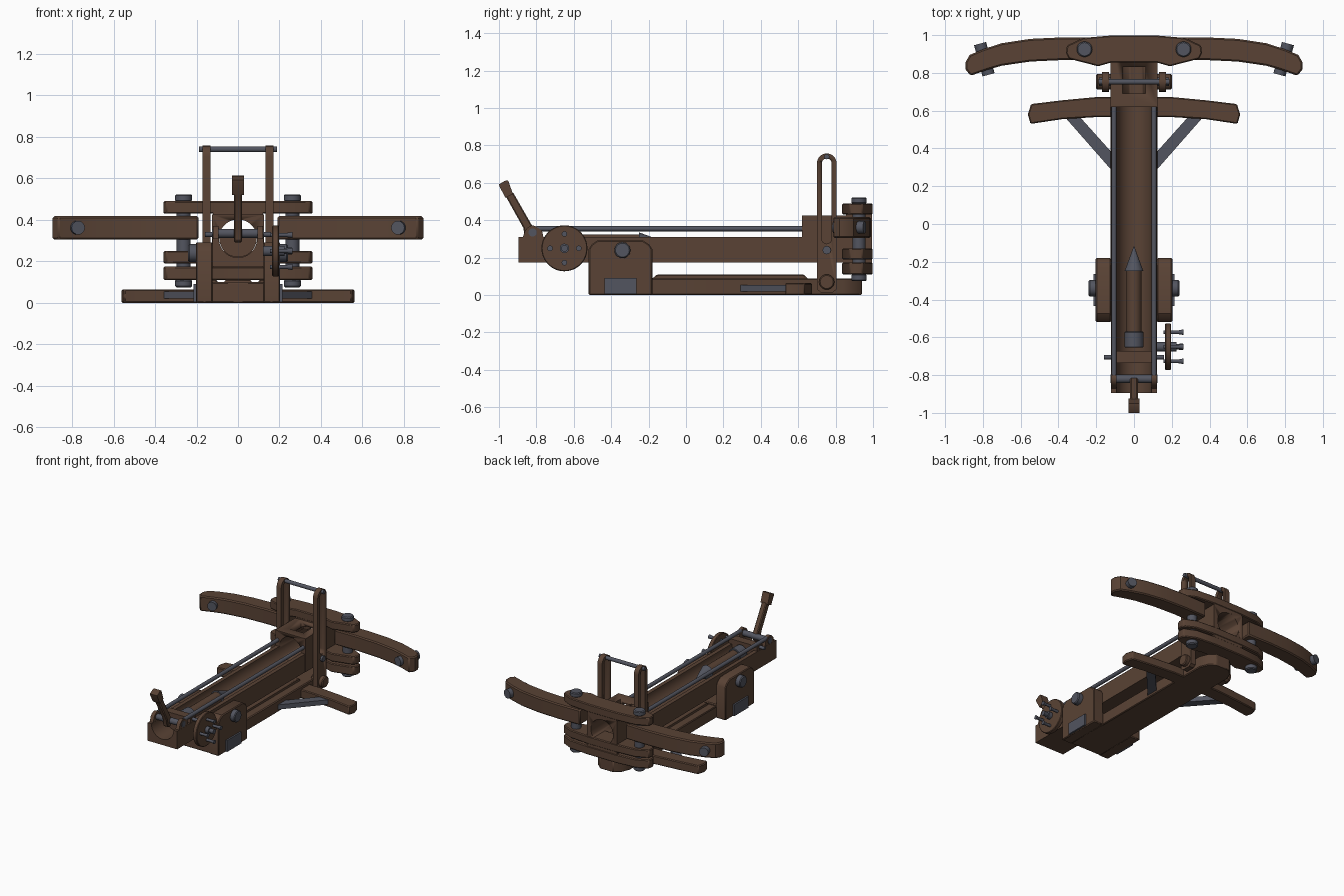
import bpy, bmesh
from math import sin, cos, pi, radians
from mathutils import Vector

if "Cube" in bpy.data.objects:
    bpy.data.objects.remove(bpy.data.objects["Cube"])


def material(name, rgb):
    m = bpy.data.materials.new(name)
    m.diffuse_color = (*rgb, 1)
    m.use_nodes = True
    m.node_tree.nodes["Principled BSDF"].inputs["Base Color"].default_value = m.diffuse_color
    return m


WOOD = material("dark_wood", (0.10, 0.055, 0.035))
IRON = material("iron", (0.085, 0.09, 0.115))


def finish(name, bm, mat, bevel=0.0):
    bmesh.ops.recalc_face_normals(bm, faces=bm.faces)
    me = bpy.data.meshes.new(name)
    bm.to_mesh(me)
    bm.free()
    ob = bpy.data.objects.new(name, me)
    bpy.context.collection.objects.link(ob)
    me.materials.append(mat)
    bpy.ops.object.select_all(action='DESELECT')
    ob.select_set(True)
    bpy.context.view_layer.objects.active = ob
    bpy.ops.object.shade_smooth_by_angle(angle=radians(35))
    if bevel:
        b = ob.modifiers.new("bevel", 'BEVEL')
        b.width, b.segments, b.limit_method = bevel, 1, 'ANGLE'
        b.angle_limit = radians(40)
    return ob


def prism(name, pts, axis, lo, hi, mat=WOOD, bevel=0.006):
    """Extrude a 2D outline along an axis ('X': yz, 'Y': xz, 'Z': xy)."""
    place = {'X': lambda p, t: (t, p[0], p[1]),
             'Y': lambda p, t: (p[0], t, p[1]),
             'Z': lambda p, t: (p[0], p[1], t)}[axis]
    bm = bmesh.new()
    a = [bm.verts.new(place(p, lo)) for p in pts]
    b = [bm.verts.new(place(p, hi)) for p in pts]
    bm.faces.new(a)
    bm.faces.new(b)
    n = len(pts)
    for i in range(n):
        bm.faces.new((a[i], a[(i + 1) % n], b[(i + 1) % n], b[i]))
    return finish(name, bm, mat, bevel)


def box(name, x, y, z, mat=WOOD, bevel=0.006):
    return prism(name, [(x[0], y[0]), (x[1], y[0]), (x[1], y[1]), (x[0], y[1])], 'Z', *z, mat, bevel)


def rod(name, p, q, r, mat=IRON, r2=None, sides=20, bevel=0.0):
    p, q = Vector(p), Vector(q)
    bm = bmesh.new()
    bmesh.ops.create_cone(bm, cap_ends=True, segments=sides, radius1=r,
                          radius2=r if r2 is None else r2, depth=(q - p).length)
    rot = (q - p).to_track_quat('Z', 'Y').to_matrix()
    for v in bm.verts:
        v.co = rot @ v.co + (p + q) / 2
    return finish(name, bm, mat, bevel)


def arc(cx, cy, r, a0, a1, n):
    return [(cx + r * cos(radians(a0 + (a1 - a0) * i / n)),
             cy + r * sin(radians(a0 + (a1 - a0) * i / n))) for i in range(n + 1)]


def cut(ob, cutter):
    cutter.hide_render = True
    m = ob.modifiers.new("cut", 'BOOLEAN')
    m.object, m.solver = cutter, 'EXACT'
    bpy.context.view_layer.objects.active = ob
    bpy.ops.object.modifier_apply(modifier=m.name)
    bpy.data.objects.remove(cutter)


def mirrored(pts, s):
    return [(s * x, y) for x, y in pts]


# Stock with half-round groove
groove = arc(0, 0.31, 0.092, 180, 360, 20)
prism("stock", [(-0.122, 0.175), (-0.122, 0.31)] + groove + [(0.122, 0.31), (0.122, 0.175)],
      'Y', -0.895, 0.63, bevel=0)

# Head block with bore and top window
head = box("head_block", (-0.125, 0.125), (0.62, 0.995), (0.175, 0.425), bevel=0)
cut(head, rod("bore_cutter", (0, 0.5, 0.31), (0, 1.1, 0.31), 0.092, sides=40))
cut(head, box("window_cutter", (-0.06, 0.06), (0.69, 0.83), (0.31, 0.6), bevel=0))

# Head plates holding the bow arms
half = [(0.12, 0.855), (0.19, 0.835), (0.345, 0.875), (0.36, 0.905), (0.355, 0.945), (0.27, 0.985), (0.12, 0.998)]
plate = half + mirrored(half, -1)[::-1]
for name, z0, z1 in (("top", 0.43, 0.49), ("middle", 0.19, 0.25), ("bottom", 0.11, 0.175)):
    prism(name + "_head_plate", plate, 'Z', z0, z1)
box("head_top_filler", (-0.12, 0.12), (0.855, 0.995), (0.42, 0.435), bevel=0)
box("head_bottom_filler", (-0.12, 0.12), (0.855, 0.995), (0.17, 0.195), bevel=0)

# Base: keel board, ridge and rear block
keel = [(0.125, -0.2), (0.125, 0.84), (0.10, 0.90), (0.055, 0.94)]
prism("base_board", keel + mirrored(keel, -1)[::-1], 'Z', 0, 0.088)
prism("base_ridge", [(-0.19, 0.08), (-0.155, 0.11), (0.63, 0.11), (0.66, 0.08)], 'X', -0.065, 0.065)
box("base_rear_block", (-0.13, 0.13), (-0.515, -0.18), (0, 0.10))

# Curved cross foot
foot = [(0.0, 0.675), (0.2, 0.672), (0.38, 0.655), (0.545, 0.635), (0.562, 0.58), (0.548, 0.53),
        (0.38, 0.555), (0.2, 0.566), (0.0, 0.568)]
prism("cross_foot", foot + mirrored(foot[1:-1], -1)[::-1], 'Z', 0, 0.065)

cheek = [(-0.52, 0), (-0.52, 0.245), (-0.505, 0.27), (-0.475, 0.292), (-0.23, 0.292),
         (-0.195, 0.27), (-0.18, 0.245), (-0.18, 0)]
arm = [(0.19, 0.985), (0.38, 0.988), (0.55, 0.98), (0.70, 0.957), (0.80, 0.925), (0.87, 0.895),
       (0.893, 0.855), (0.893, 0.82), (0.865, 0.785), (0.78, 0.815), (0.70, 0.838), (0.55, 0.86),
       (0.38, 0.868), (0.19, 0.865)]
brace = [(0.11, 0.275), (0.365, 0.565), (0.285, 0.565), (0.11, 0.37)]
post = [(0.70, 0.03), (0.72, 0.015), (0.785, 0.015), (0.805, 0.03)] + arc(0.7525, 0.705, 0.0525, 0, 180, 10)
slot = arc(0.7525, 0.705, 0.026, 0, 180, 8) + arc(0.7525, 0.30, 0.026, 180, 360, 8)

for s, side in ((-1, "left"), (1, "right")):
    # Pivot cheek with bolt and iron plate
    prism(side + "_pivot_cheek", cheek, 'X', s * 0.122, s * 0.203)
    rod(side + "_pivot_bolt", (s * 0.10, -0.34, 0.24), (s * 0.24, -0.34, 0.24), 0.043, bevel=0.006)
    box(side + "_cheek_plate", (s * 0.19 - 0.025, s * 0.19 + 0.025), (-0.435, -0.265), (0.005, 0.09), IRON, 0)
    # Diagonal brace to the cross foot
    prism(side + "_foot_brace", mirrored(brace, s), 'Z', 0.02, 0.055, IRON, 0)
    # Bow arm with its pivot bolt and tip pin
    prism(side + "_bow_arm", mirrored(arm, s), 'Z', 0.305, 0.418, bevel=0.008)
    rod(side + "_arm_pivot", (s * 0.262, 0.925, 0.09), (s * 0.262, 0.925, 0.50), 0.034)
    for z0, z1 in ((0.075, 0.112), (0.488, 0.523)):
        rod(side + "_arm_pivot_cap", (s * 0.262, 0.925, z0), (s * 0.262, 0.925, z1), 0.041, bevel=0.006)
    rod(side + "_tip_pin", (s * 0.77, 0.79, 0.362), (s * 0.815, 0.955, 0.362), 0.033)
    # Slotted sight post, hinge knob and pin
    p = prism(side + "_sight_post", post, 'X', s * 0.132, s * 0.17, bevel=0)
    cut(p, prism("slot_cutter", slot, 'X', s * 0.1, s * 0.2, bevel=0))
    rod(side + "_post_knob", (s * 0.10, 0.7525, 0.07), (s * 0.20, 0.7525, 0.07), 0.041, WOOD, bevel=0.006)
    rod(side + "_post_pin", (s * 0.10, 0.7525, 0.24), (s * 0.185, 0.7525, 0.24), 0.022)
    # Slide rail and rear lug
    rod(side + "_slide_rail", (s * 0.106, -0.80, 0.355), (s * 0.106, 0.63, 0.355), 0.014, sides=12)
    lug = [(-0.875, 0.30), (-0.86, 0.345)] + arc(-0.82, 0.335, 0.037, 140, 40, 5) + [(-0.77, 0.345), (-0.76, 0.30)]
    prism(side + "_rear_lug", lug, 'X', s * 0.093, s * 0.121, bevel=0)

rod("sight_crossbar", (-0.188, 0.7525, 0.74), (0.188, 0.7525, 0.74), 0.014)

# Trigger lever on its pin
rod("lever_pin", (-0.125, -0.82, 0.335), (0.125, -0.82, 0.335), 0.022)
prism("lever", [(-0.825, 0.29), (-0.80, 0.33), (-0.825, 0.375), (-0.925, 0.55), (-0.965, 0.53), (-0.87, 0.36), (-0.86, 0.30)],
      'X', -0.02, 0.02)
prism("lever_grip", [(-0.925, 0.54), (-0.951, 0.613), (-0.968, 0.611), (-1.0, 0.592), (-0.997, 0.58), (-0.965, 0.52)],
      'X', -0.03, 0.03, bevel=0)

# Slider behind the projectile
prism("slider", [(-0.12, 0.31)] + arc(0, 0.31, 0.09, 180, 360, 14)
      + [(0.12, 0.31), (0.12, 0.345), (-0.12, 0.345)], 'Y', -0.735, -0.672, bevel=0)
rod("slider_rod", (-0.16, -0.705, 0.33), (0.16, -0.705, 0.33), 0.012)

# Projectile
rod("projectile_tail", (0, -0.655, 0.285), (0, -0.57, 0.285), 0.05, bevel=0.004)
rod("projectile_shaft", (0, -0.58, 0.285), (0, -0.24, 0.285), 0.04, WOOD)
rod("projectile_tip", (0, -0.25, 0.285), (0, -0.12, 0.285), 0.05, r2=0.002)

# Winding wheel with pegs
WY, WZ = -0.65, 0.25
rod("wheel", (0.165, WY, WZ), (0.197, WY, WZ), 0.123, WOOD, sides=36, bevel=0.004)
rod("wheel_axle", (0.11, WY, WZ), (0.225, WY, WZ), 0.025)
rod("wheel_axle_end", (0.22, WY, WZ), (0.26, WY, WZ), 0.014, r2=0.018)
for i in range(4):
    y, z = WY + 0.077 * cos(i * pi / 2), WZ + 0.077 * sin(i * pi / 2)
    rod("wheel_peg", (0.155, y, z), (0.24, y, z), 0.01, sides=12)
    rod("wheel_peg_end", (0.235, y, z), (0.262, y, z), 0.01, r2=0.015, sides=12)
